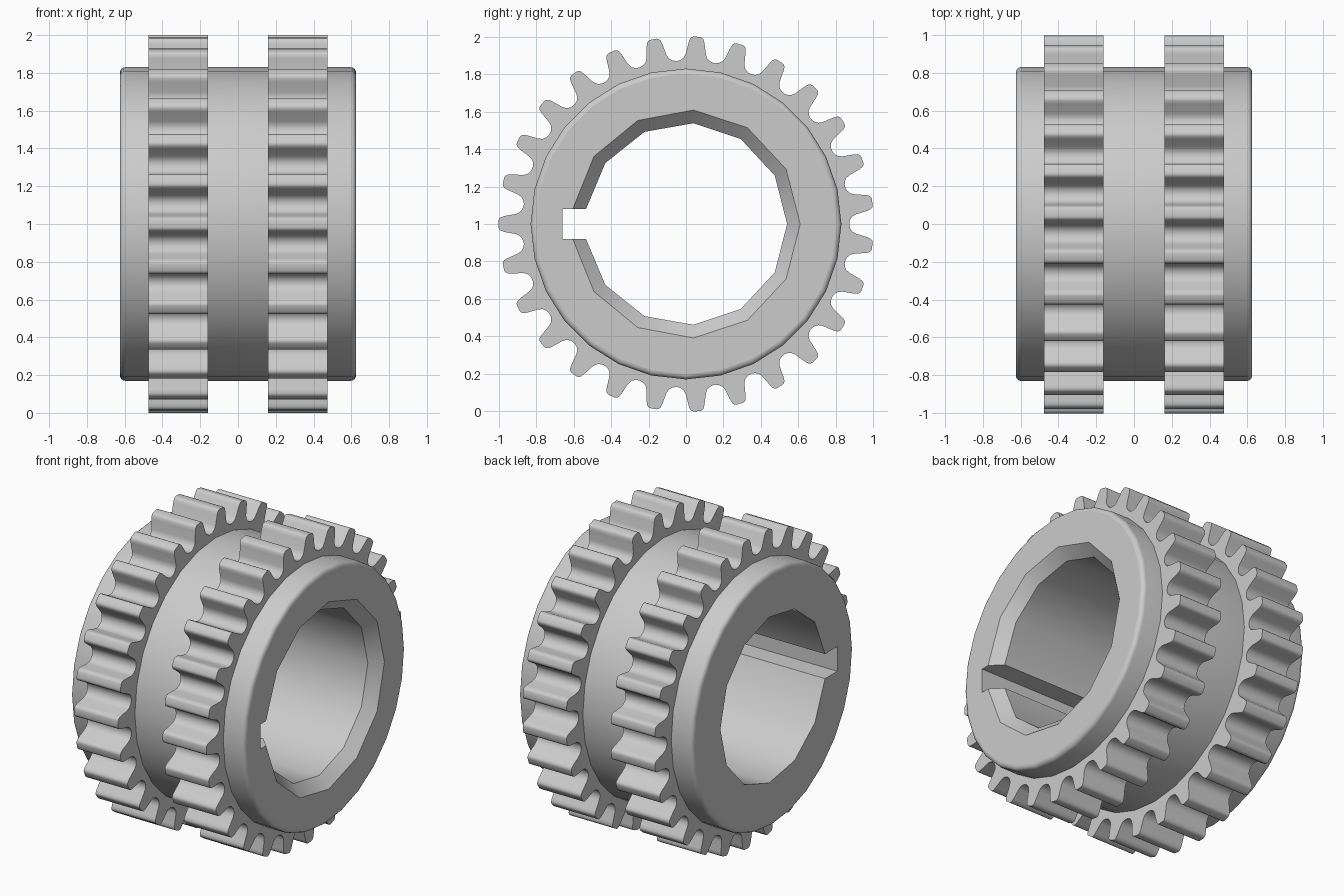
import bpy
import bmesh
from math import cos, sin, pi, tau, asin, radians

cube = bpy.data.objects.get("Cube")
if cube:
    bpy.data.objects.remove(cube, do_unlink=True)

AXIS_Z = 1.0
HALF_LENGTH = 0.625
HUB_RADIUS = 0.83
FILLET = 0.028
BORE_RADIUS = 0.54
BORE_CHAMFER = 0.07
KEY_HALF, KEY_DEPTH = 0.08, 0.66
TEETH = 27

steel = bpy.data.materials.new("steel_grey")
steel.use_nodes = True
steel.diffuse_color = (0.6, 0.6, 0.6, 1)
steel.node_tree.nodes["Principled BSDF"].inputs["Base Color"].default_value = (0.6, 0.6, 0.6, 1)


def add_ring(bm, x, outline):
    """Closed loop of vertices at one position along the axle."""
    return [bm.verts.new((x, y, AXIS_Z + z)) for y, z in outline]


def skin(bm, a, b):
    """Quad strip between two loops of equal size."""
    n = len(a)
    for i in range(n):
        j = (i + 1) % n
        bm.faces.new((a[i], a[j], b[j], b[i]))


def cap(bm, outer, inner):
    """Flat annular end face between two loops."""
    edges = [bm.edges.get((loop[i - 1], loop[i])) for loop in (outer, inner) for i in range(len(loop))]
    bmesh.ops.triangle_fill(bm, edges=edges, use_beauty=True, use_dissolve=False)


def circle(radius, count):
    return [(radius * cos(tau * i / count), radius * sin(tau * i / count)) for i in range(count)]


def bore_outline(radius, segments=12):
    """Round bore interrupted by a rectangular keyway on the front side."""
    start = asin(KEY_HALF / radius) - pi
    sweep = tau - 2 * (start + pi)
    arc = [(radius * cos(start + sweep * i / segments), radius * sin(start + sweep * i / segments))
           for i in range(segments + 1)]
    return arc + [(-KEY_DEPTH, KEY_HALF), (-KEY_DEPTH, -KEY_HALF)]


def finish(bm, name, limit):
    """Smooth the curved walls, keep end faces and hard corners crisp."""
    bmesh.ops.recalc_face_normals(bm, faces=bm.faces)
    for f in bm.faces:
        f.smooth = abs(f.normal.x) < 0.999
    for e in bm.edges:
        e.smooth = all(f.smooth for f in e.link_faces) and e.calc_face_angle(0) < radians(limit)
    mesh = bpy.data.meshes.new(name)
    bm.to_mesh(mesh)
    bm.free()
    mesh.materials.append(steel)
    obj = bpy.data.objects.new(name, mesh)
    bpy.context.collection.objects.link(obj)
    return obj


# Hub: filleted drum with a keyed bore, chamfered at its right-hand (+x view) end
bm = bmesh.new()
steps = 4
quarter = [(HALF_LENGTH - FILLET * (1 - cos(pi / 2 * k / steps)),
            HUB_RADIUS - FILLET * (1 - sin(pi / 2 * k / steps))) for k in range(steps + 1)]
profile = [(-x, r) for x, r in quarter] + quarter[::-1]
drum = [add_ring(bm, x, circle(r, 28)) for x, r in profile]
bore = [add_ring(bm, x, bore_outline(r)) for x, r in (
    (-HALF_LENGTH, BORE_RADIUS),
    (HALF_LENGTH - BORE_CHAMFER, BORE_RADIUS),
    (HALF_LENGTH, BORE_RADIUS + BORE_CHAMFER))]
for loops in (drum, bore):
    for a, b in zip(loops, loops[1:]):
        skin(bm, a, b)
cap(bm, drum[0], bore[0])
cap(bm, drum[-1], bore[-1])
finish(bm, "hub", 35)

# Tooth flank as (radius, half width), from the tip to the root between teeth
FLANK = [(1.002, 0.018), (0.999, 0.028), (0.990, 0.036), (0.972, 0.042), (0.910, 0.054),
         (0.890, 0.063), (0.878, 0.078), (0.873, 0.094)]


def sprocket(name, x0, x1):
    """Toothed ring around the hub."""
    half = [(r, t / r) for r, t in FLANK]
    tooth = [(r, -a) for r, a in reversed(half)] + half
    polar = [(r, pi + tau * i / TEETH + a) for i in range(TEETH) for r, a in tooth]
    outer = [(r * cos(a), r * sin(a)) for r, a in polar]
    inner = [(0.8 * cos(a), 0.8 * sin(a)) for r, a in polar]
    bm = bmesh.new()
    rings = [add_ring(bm, x, o) for x, o in ((x0, outer), (x1, outer), (x1, inner), (x0, inner))]
    for i in range(4):
        skin(bm, rings[i - 1], rings[i])
    finish(bm, name, 50)


# Twin sprockets
sprocket("right_sprocket", -0.475, -0.16)
sprocket("left_sprocket", 0.16, 0.475)
